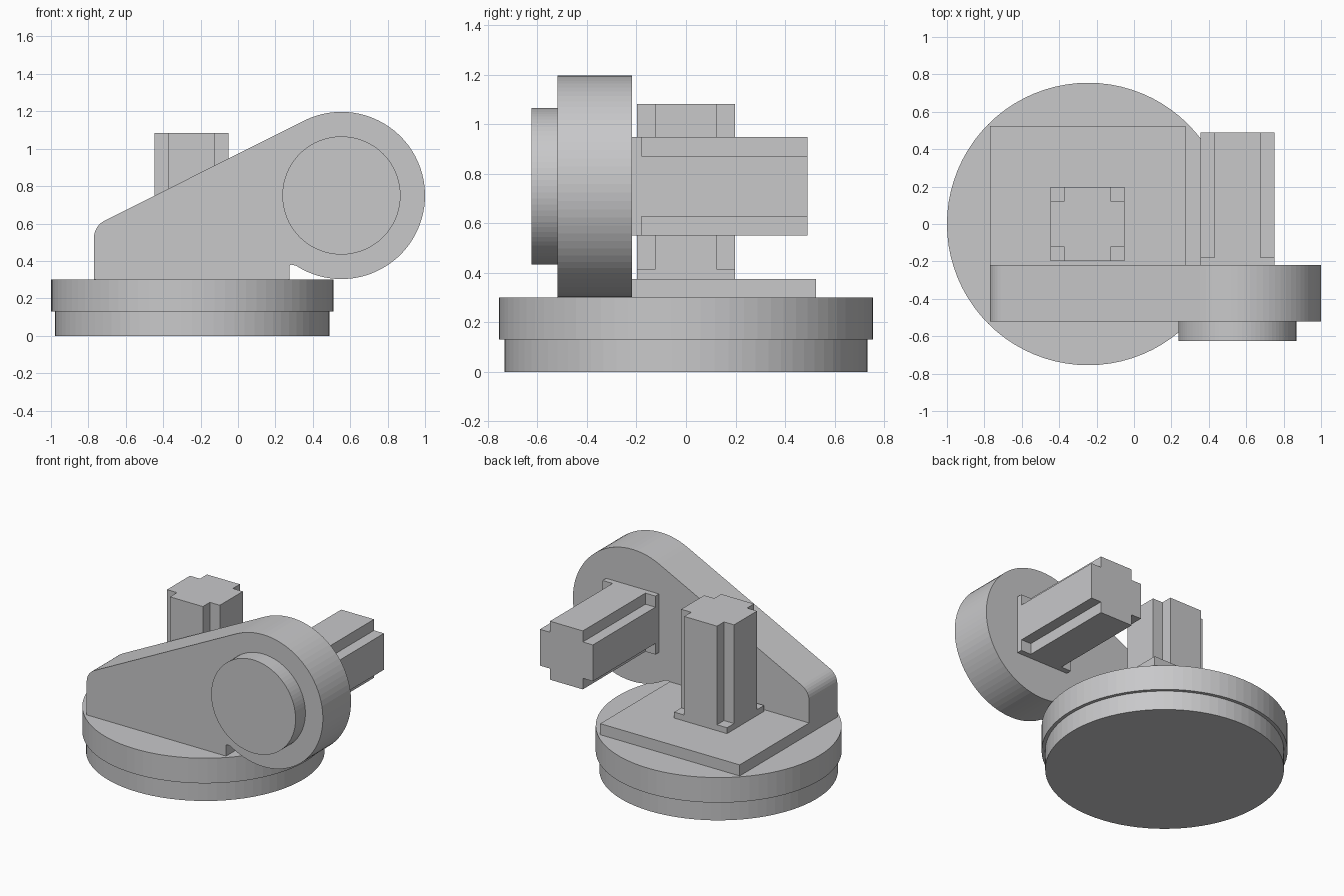
import bpy
from math import cos, sin, radians, pi
from mathutils import Matrix, Vector

default_cube = bpy.data.objects.get("Cube")
if default_cube:
    bpy.data.objects.remove(default_cube, do_unlink=True)

grey = bpy.data.materials.new("plain grey")
grey.use_nodes = True
colour = (0.58, 0.58, 0.59, 1)
grey.diffuse_color = colour
grey.node_tree.nodes["Principled BSDF"].inputs["Base Color"].default_value = colour

UPRIGHT = Matrix.Identity(3)
# Profile (x, z) extruded along y
SIDEWAYS = Matrix(((1, 0, 0), (0, 0, 1), (0, 1, 0)))


def prism(name, outline, low, high, frame=UPRIGHT):
    """Extrude a closed 2D outline between two depths."""
    n = len(outline)
    verts = [frame @ Vector((u, v, d)) for d in (low, high) for u, v in outline]
    faces = [list(range(n))[::-1], list(range(n, 2 * n))]
    faces += [(i, (i + 1) % n, (i + 1) % n + n, i + n) for i in range(n)]
    if frame.determinant() < 0:
        faces = [tuple(reversed(f)) for f in faces]
    mesh = bpy.data.meshes.new(name)
    mesh.from_pydata(verts, [], faces)
    mesh.materials.append(grey)
    obj = bpy.data.objects.new(name, mesh)
    bpy.context.collection.objects.link(obj)
    return obj


def arc(cx, cy, r, start, end, steps):
    angles = [radians(start + (end - start) * i / steps) for i in range(steps + 1)]
    return [(cx + r * cos(a), cy + r * sin(a)) for a in angles]


def circle(cx, cy, r, steps=80):
    return arc(cx, cy, r, 0, 360, steps)[:-1]


def rectangle(x0, x1, y0, y1):
    return [(x0, y0), (x1, y0), (x1, y1), (x0, y1)]


def cross(cx, cy, half, notch):
    """Square with a square notch cut from each corner."""
    inner = half - notch
    quarter = [(half, -inner), (half, inner), (inner, inner)]
    points = []
    for k in range(4):
        c, s = round(cos(k * pi / 2)), round(sin(k * pi / 2))
        points += [(cx + c * x - s * y, cy + s * x + c * y) for x, y in quarter]
    return points


def notched_post(name, cx, cy, start, end, frame):
    half = 0.198
    foot = rectangle(cx - half, cx + half, cy - half, cy + half)
    prism(name + "_foot", foot, start, start + 0.04, frame)
    prism(name, cross(cx, cy, half, 0.075), start + 0.04, end, frame)


# Stepped round base
prism("base_lower_drum", circle(-0.245, 0, 0.733), 0, 0.13)
prism("base_upper_drum", circle(-0.245, 0, 0.755), 0.13, 0.3)

# Raised plate on the base
prism("base_plate", rectangle(-0.77, 0.275, -0.22, 0.525), 0.3, 0.375)

# Sloping arm with a round head
hub_x, hub_z = 0.553, 0.75
arm_outline = [(-0.77, 0.3)]
arm_outline += arc(-0.67, 0.525, 0.1, 180, 116.7, 6)
arm_outline += arc(hub_x, hub_z, 0.447, 116.7, -123, 54)
arm_outline += [(0.285, 0.38), (0.275, 0.375), (0.275, 0.3)]
prism("arm", arm_outline[::-1], -0.52, -0.218, SIDEWAYS)

# Round cap on the outer face of the head
prism("hub_cap", circle(hub_x, hub_z, 0.316), -0.625, -0.52, SIDEWAYS)

# Notched posts, one upright and one pointing back
notched_post("upright_post", -0.248, 0, 0.375, 1.083, UPRIGHT)
notched_post("rear_post", hub_x, hub_z, -0.22, 0.49, SIDEWAYS)
